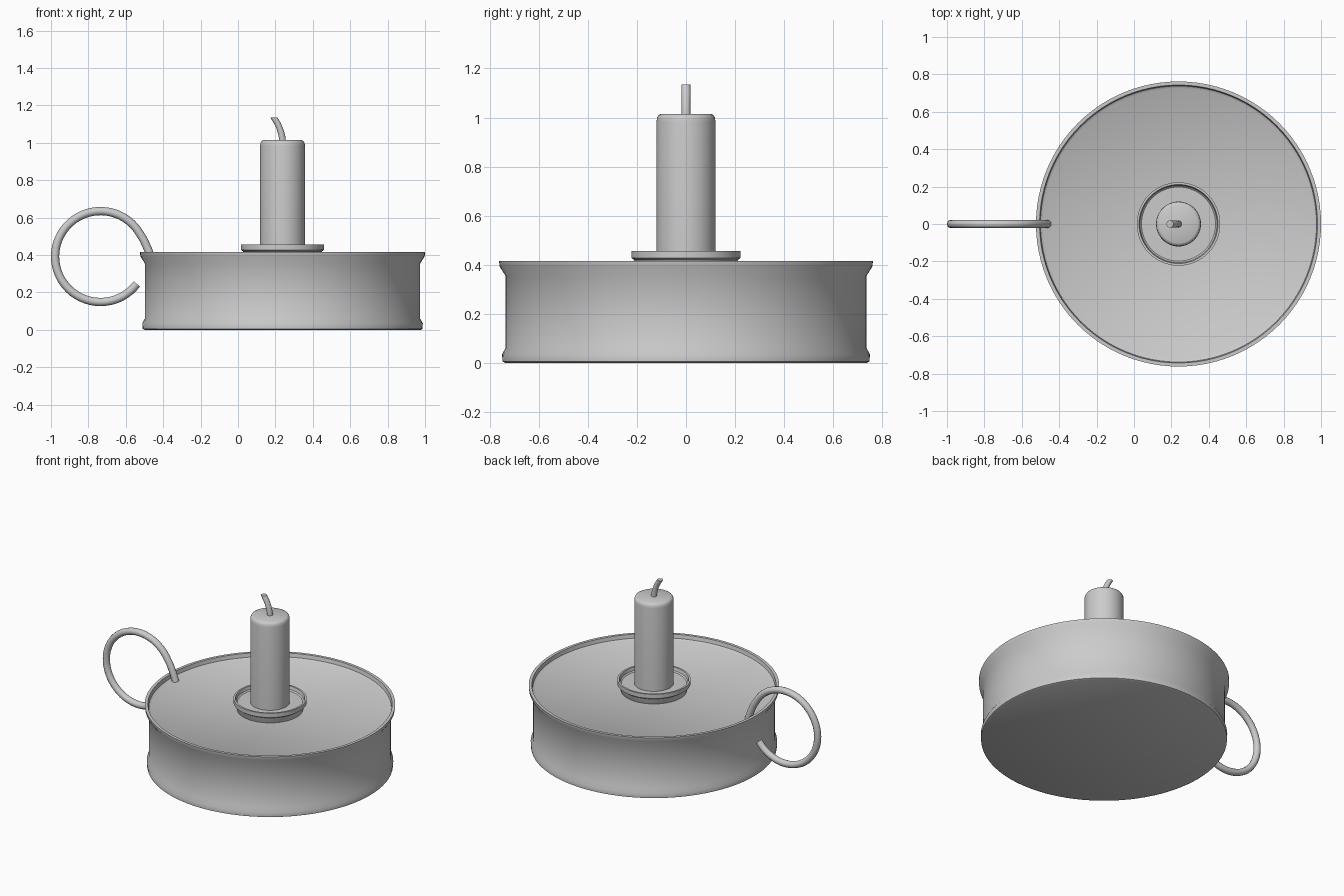
import bpy, bmesh
from math import sin, cos, pi, radians

if "Cube" in bpy.data.objects:
    bpy.data.objects.remove(bpy.data.objects["Cube"])

CX = 0.238  # axis of dish and candle


def rings(name, profile, sides=64):
    """Stack capped circular rings; each entry is (radius, z) or (radius, z, x shift)."""
    bm = bmesh.new()
    loops = []
    for r, z, *shift in profile:
        x0 = CX + (shift[0] if shift else 0)
        loops.append([bm.verts.new((x0 + r * cos(2 * pi * i / sides),
                                    r * sin(2 * pi * i / sides), z))
                      for i in range(sides)])
    for a, b in zip(loops, loops[1:]):
        for i in range(sides):
            j = (i + 1) % sides
            bm.faces.new((a[i], a[j], b[j], b[i]))
    bm.faces.new(loops[0][::-1])
    bm.faces.new(loops[-1])
    bmesh.ops.recalc_face_normals(bm, faces=bm.faces)
    me = bpy.data.meshes.new(name)
    bm.to_mesh(me)
    bm.free()
    ob = bpy.data.objects.new(name, me)
    bpy.context.collection.objects.link(ob)
    smooth(ob)
    return ob


def smooth(ob):
    bpy.ops.object.select_all(action='DESELECT')
    ob.select_set(True)
    bpy.context.view_layer.objects.active = ob
    bpy.ops.object.shade_smooth_by_angle(angle=radians(35))


# Wide dish with foot flange, flared rim and recessed floor
rings("dish", [(0.738, 0), (0.748, 0.005), (0.75, 0.035), (0.736, 0.06),
               (0.736, 0.355), (0.76, 0.393), (0.762, 0.415),
               (0.743, 0.415), (0.738, 0.39), (0.725, 0.381)], 96)

# Small drip cup under the candle
rings("drip_cup", [(0.198, 0.375), (0.205, 0.395), (0.212, 0.42), (0.223, 0.428),
                   (0.223, 0.456), (0.211, 0.456), (0.206, 0.435), (0.198, 0.428)])

# Candle with rounded top edge
rings("candle", [(0.12, 0.42), (0.12, 0.985), (0.118, 1.0),
                 (0.112, 1.01), (0.102, 1.015)], 48)

# Bent wick
rings("wick", [(0.018, 1.0, 0), (0.018, 1.03, -0.002), (0.018, 1.055, -0.008),
               (0.018, 1.08, -0.016), (0.019, 1.105, -0.028),
               (0.019, 1.135, -0.046)], 16)

# Open ring handle: an arc with its upper end running down to the dish floor
HX, HZ, HR = -0.735, 0.392, 0.243
steps = 48
path = []
for k in range(steps + 1):
    a = radians(-37 - (360 - 35 - 37) * k / steps)
    path.append((HX + HR * cos(a), HZ + HR * sin(a)))
path += [(-0.505, 0.483), (-0.481, 0.43), (-0.463, 0.378)]
cu = bpy.data.curves.new("handle", 'CURVE')
cu.dimensions = '3D'
cu.bevel_depth = 0.022
cu.bevel_resolution = 4
cu.use_fill_caps = True
sp = cu.splines.new('POLY')
sp.points.add(len(path) - 1)
for p, (x, z) in zip(sp.points, path):
    p.co = (x, 0, z, 1)
handle = bpy.data.objects.new("handle", cu)
bpy.context.collection.objects.link(handle)
bpy.ops.object.select_all(action='DESELECT')
handle.select_set(True)
bpy.context.view_layer.objects.active = handle
bpy.ops.object.convert(target='MESH')
smooth(bpy.context.view_layer.objects.active)
